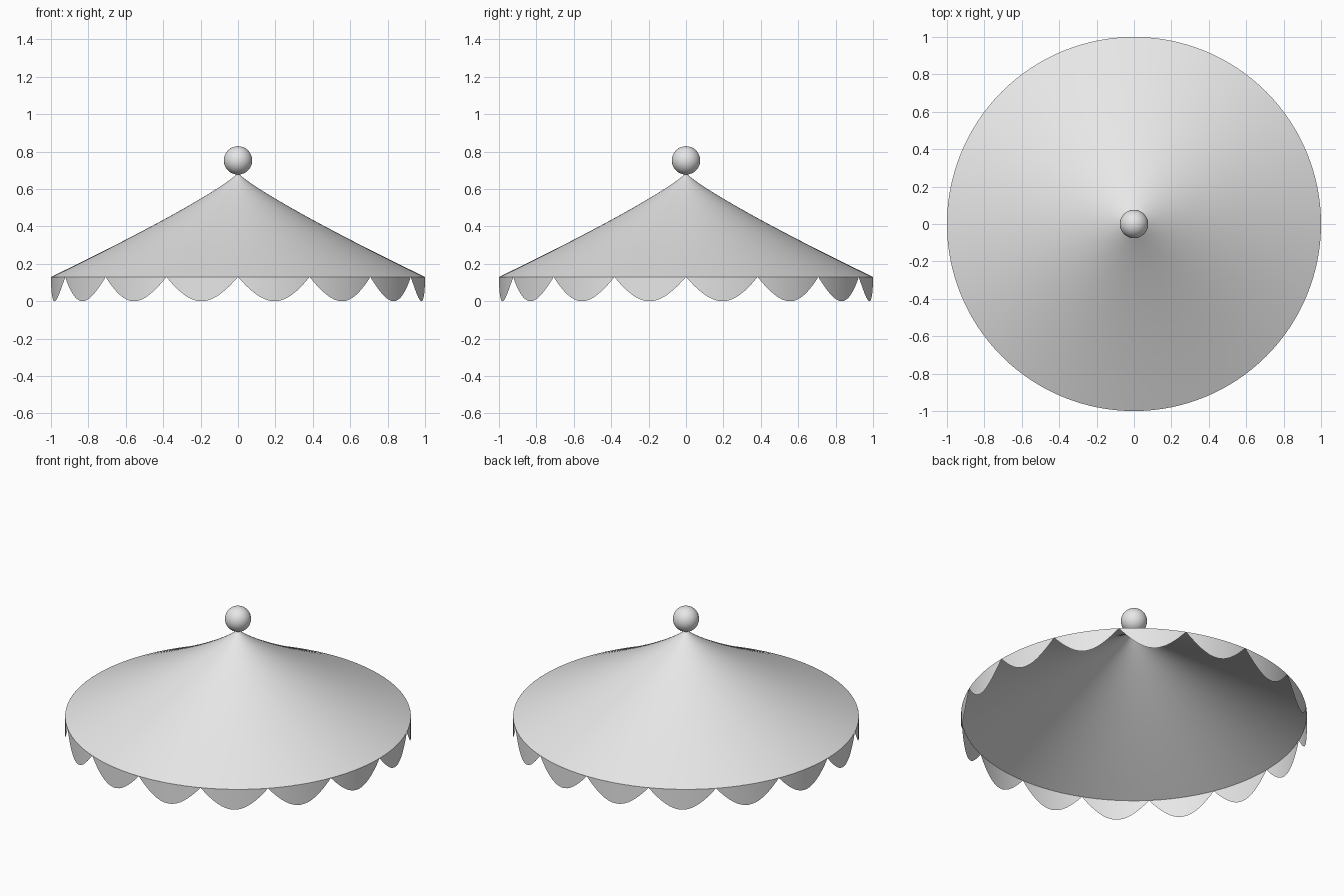
import bpy
import bmesh
import math

if "Cube" in bpy.data.objects:
    bpy.data.objects.remove(bpy.data.objects["Cube"])

RIM_Z, APEX_Z, SCALLOPS, STEPS = 0.13, 0.685, 16, 16
SEGMENTS = SCALLOPS * 8

grey = bpy.data.materials.new("pale grey")
grey.diffuse_color = (0.8, 0.8, 0.8, 1)
grey.use_nodes = True
grey.node_tree.nodes["Principled BSDF"].inputs["Base Color"].default_value = grey.diffuse_color


def finish(name, bm):
    for f in bm.faces:
        f.smooth = True
    mesh = bpy.data.meshes.new(name)
    bm.to_mesh(mesh)
    bm.free()
    mesh.materials.append(grey)
    obj = bpy.data.objects.new(name, mesh)
    bpy.context.collection.objects.link(obj)
    return obj


def polar(r, a, z):
    return (r * math.cos(a), r * math.sin(a), z)


# Canopy: concave cone, a single sheet of cloth
bm = bmesh.new()
apex = bm.verts.new((0, 0, APEX_Z))
previous = None
for i in range(1, 21):
    r = (i / 20) ** 1.3
    z = APEX_Z - (APEX_Z - RIM_Z) * r ** 0.87
    ring = [bm.verts.new(polar(r, math.tau * k / SEGMENTS, z)) for k in range(SEGMENTS)]
    for k in range(SEGMENTS):
        n = (k + 1) % SEGMENTS
        if previous:
            bm.faces.new((previous[k], ring[k], ring[n], previous[n]))
        else:
            bm.faces.new((apex, ring[k], ring[n]))
    previous = ring
finish("canopy", bm)

# Valance: scalloped strip hanging from the rim
bm = bmesh.new()
count = SCALLOPS * STEPS
top, low = [], []
for k in range(count):
    a = math.tau * k / count
    top.append(bm.verts.new(polar(1, a, RIM_Z)))
    if k % STEPS:
        drop = RIM_Z * math.sin(math.pi * (k % STEPS) / STEPS) ** 0.95
        low.append(bm.verts.new(polar(1, a, RIM_Z - drop)))
    else:
        low.append(top[-1])  # scallops meet at the rim
for k in range(count):
    n = (k + 1) % count
    corners = dict.fromkeys((low[k], low[n], top[n], top[k]))
    bm.faces.new(list(corners))
finish("scalloped_valance", bm)

# Finial ball on the peak
bm = bmesh.new()
bmesh.ops.create_uvsphere(bm, u_segments=32, v_segments=16, radius=0.076)
ball = finish("finial_ball", bm)
ball.location.z = 0.753
